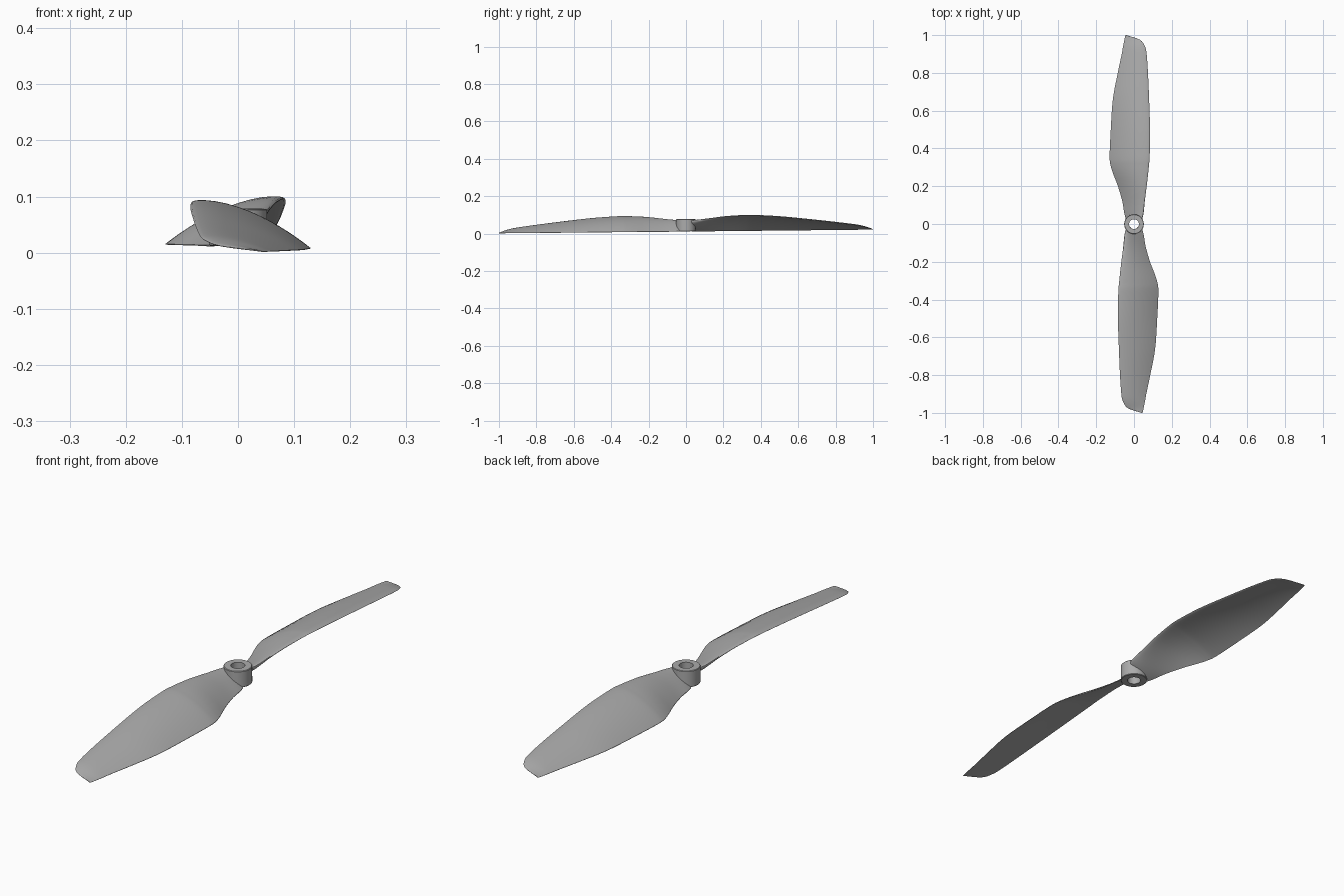
import bpy, bmesh, math
from mathutils import Matrix, Vector

cube = bpy.data.objects.get("Cube")
if cube:
    bpy.data.objects.remove(cube, do_unlink=True)

grey = bpy.data.materials.new("plain_grey")
grey.use_nodes = True
colour = (0.41, 0.41, 0.41, 1)
grey.diffuse_color = colour
grey.node_tree.nodes["Principled BSDF"].inputs["Base Color"].default_value = colour

# The whole propeller leans very slightly, back tip high
LEAN = Matrix.Rotation(0.01, 4, "X")

# Blade stations: y, leading x, trailing x, leading z, thickness, camber
STATIONS = [
    (0.03, 0.044, -0.044, 0.066, 0.026, 0.000),
    (0.06, 0.051, -0.052, 0.069, 0.024, 0.001),
    (0.12, 0.057, -0.062, 0.077, 0.018, 0.005),
    (0.20, 0.067, -0.085, 0.087, 0.015, 0.011),
    (0.26, 0.074, -0.108, 0.091, 0.014, 0.015),
    (0.31, 0.079, -0.124, 0.093, 0.013, 0.017),
    (0.36, 0.083, -0.129, 0.093, 0.013, 0.018),
    (0.50, 0.085, -0.123, 0.084, 0.013, 0.017),
    (0.66, 0.080, -0.112, 0.067, 0.012, 0.014),
    (0.80, 0.074, -0.086, 0.051, 0.010, 0.010),
    (0.90, 0.067, -0.065, 0.038, 0.009, 0.007),
    (0.94, 0.058, -0.058, 0.031, 0.008, 0.005),
    (0.975, 0.032, -0.051, 0.022, 0.005, 0.002),
    (1.00, -0.040, -0.045, 0.013, 0.002, 0.000),
]
TRAIL_Z = 0.0115
CHORD_STEPS = 14


def smooth_stations(points, steps):
    """Catmull-Rom curve through the stations."""
    p = [Vector(s) for s in points]
    p = [p[0] * 2 - p[1]] + p + [p[-1] * 2 - p[-2]]
    out = []
    for a, b, c, d in zip(p, p[1:], p[2:], p[3:]):
        for i in range(steps):
            t = i / steps
            out.append((b * 2 + (c - a) * t + (a * 2 - b * 5 + c * 4 - d) * t ** 2
                        + (b * 3 - a - c * 3 + d) * t ** 3) / 2)
    return out + [p[-2]]


def section(station):
    """Closed aerofoil loop: over the top from nose to tail, back underneath."""
    y, lead, trail, lead_z, thick, camber = station
    upper, lower = [], []
    for i in range(CHORD_STEPS + 1):
        t = (1 - math.cos(math.pi * i / CHORD_STEPS)) / 2
        half = thick * (1.48 * math.sqrt(t) - 0.63 * t - 1.76 * t ** 2
                        + 1.42 * t ** 3 - 0.46 * t ** 4)
        mid = lead_z + (TRAIL_Z - lead_z) * t + camber * 4 * t * (1 - t)
        x = lead + (trail - lead) * t
        upper.append((x, y, mid + half))
        lower.append((x, y, mid - half))
    return upper + lower[-1:0:-1]


def finish(name, bm, angle):
    bm.transform(LEAN)
    bmesh.ops.recalc_face_normals(bm, faces=bm.faces)
    mesh = bpy.data.meshes.new(name)
    bm.to_mesh(mesh)
    bm.free()
    mesh.materials.append(grey)
    obj = bpy.data.objects.new(name, mesh)
    bpy.context.collection.objects.link(obj)
    bpy.ops.object.select_all(action="DESELECT")
    obj.select_set(True)
    bpy.context.view_layer.objects.active = obj
    bpy.ops.object.shade_smooth_by_angle(angle=math.radians(angle))


def blade(name, turn):
    bm = bmesh.new()
    loops = [[bm.verts.new(co) for co in section(s)]
             for s in smooth_stations(STATIONS, 4)]
    for a, b in zip(loops, loops[1:]):
        for i in range(len(a)):
            j = (i + 1) % len(a)
            bm.faces.new((a[i], a[j], b[j], b[i]))
    bm.faces.new(loops[0])
    bm.faces.new(loops[-1])
    bmesh.ops.remove_doubles(bm, verts=bm.verts, dist=0.00005)
    bm.transform(Matrix.Rotation(turn, 4, "Z"))
    finish(name, bm, 45)


# Two blades, half a turn apart
blade("back_blade", 0)
blade("front_blade", math.pi)

# Hub: a bored ring, made by spinning its profile
bm = bmesh.new()
profile = [(0.026, 0.012), (0.050, 0.012), (0.052, 0.014),
           (0.052, 0.076), (0.050, 0.078), (0.026, 0.078)]
verts = [bm.verts.new((r, 0, z)) for r, z in profile]
edges = [bm.edges.new((verts[i], verts[i - 1])) for i in range(len(verts))]
bmesh.ops.spin(bm, geom=verts + edges, cent=(0, 0, 0), axis=(0, 0, 1),
               angle=math.tau, steps=48, use_merge=True)
bmesh.ops.remove_doubles(bm, verts=bm.verts, dist=0.0001)
finish("hub", bm, 30)
